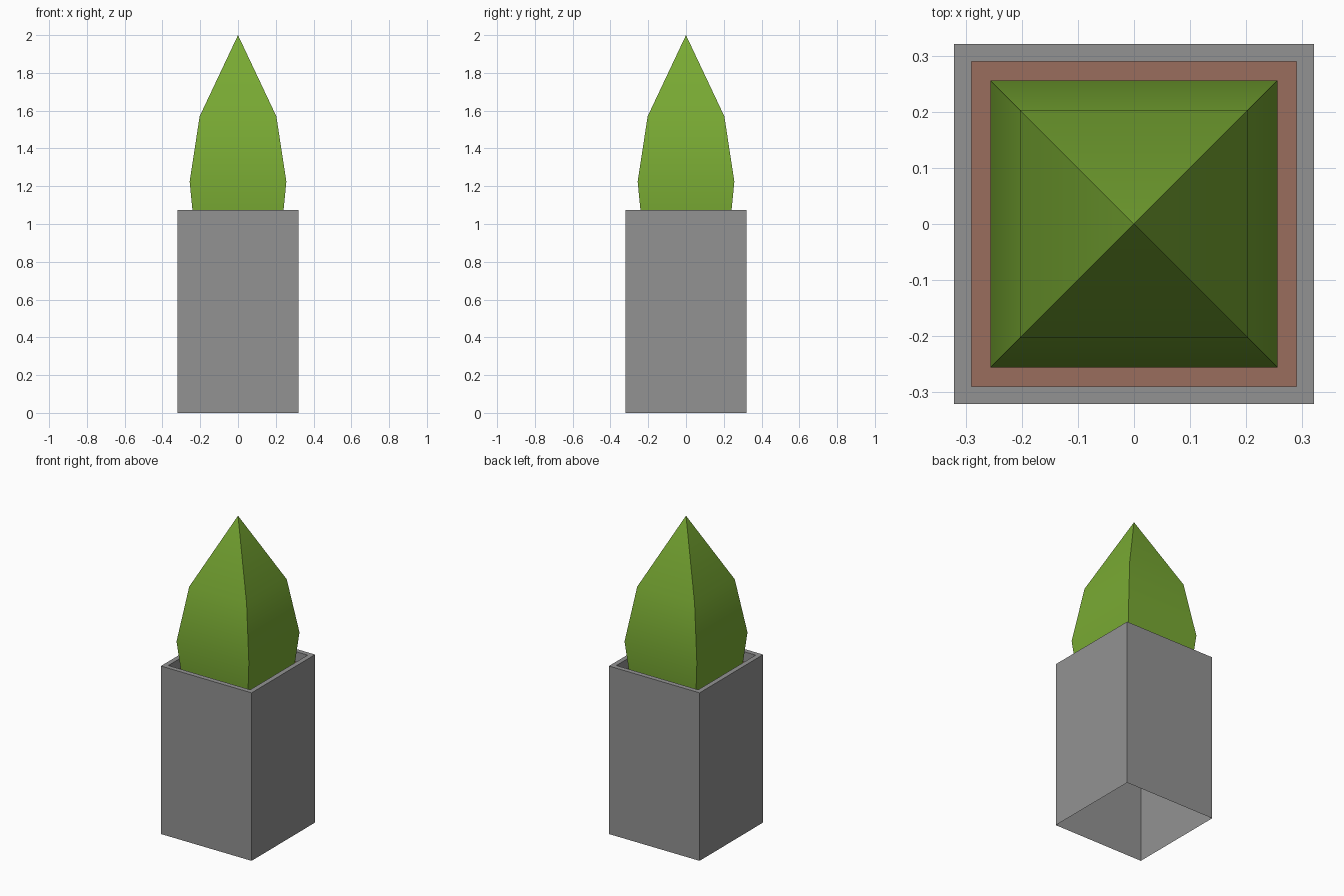
import bpy, bmesh, math

if "Cube" in bpy.data.objects:
    bpy.data.objects.remove(bpy.data.objects["Cube"])


def material(name, rgb):
    m = bpy.data.materials.new(name)
    m.diffuse_color = (*rgb, 1)
    m.use_nodes = True
    m.node_tree.nodes["Principled BSDF"].inputs["Base Color"].default_value = m.diffuse_color
    return m


def square_loft(name, profile, mat, cap_end=False):
    """Skin square rings given as (half width, height); zero width makes a tip."""
    bm = bmesh.new()
    rings = []
    for h, z in profile:
        if h == 0:
            rings.append([bm.verts.new((0, 0, z))] * 4)
        else:
            rings.append([bm.verts.new((sx * h, sy * h, z))
                          for sx, sy in ((-1, -1), (1, -1), (1, 1), (-1, 1))])
    for a, b in zip(rings, rings[1:]):
        for i in range(4):
            j = (i + 1) % 4
            quad = [a[i], a[j], b[j], b[i]]
            bm.faces.new(list(dict.fromkeys(quad)))
    if cap_end:
        bm.faces.new(rings[-1])
    mesh = bpy.data.meshes.new(name)
    bm.to_mesh(mesh)
    bm.free()
    mesh.materials.append(mat)
    obj = bpy.data.objects.new(name, mesh)
    bpy.context.collection.objects.link(obj)
    return obj


stone = material("stone grey", (0.29, 0.29, 0.29))
earth = material("soil brown", (0.32, 0.155, 0.11))
leaf = material("leaf green", (0.19, 0.40, 0.033))

RIM, SOIL, INNER = 1.075, 1.01, 0.29

# planter: open-bottomed outer walls, flat rim, inner lip
square_loft("planter", [(0.321, 0), (0.321, RIM), (INNER, RIM), (INNER, SOIL)], stone)

# soil surface
square_loft("soil", [(INNER, SOIL)], earth, cap_end=True)

# bush: four-sided bud, smooth up each side with sharp corners
bush = square_loft("bush", [(0.235, SOIL), (0.256, 1.225), (0.203, 1.57), (0, 2.0)], leaf)
bpy.context.view_layer.objects.active = bush
bush.select_set(True)
bpy.ops.object.shade_smooth_by_angle(angle=math.radians(35))
